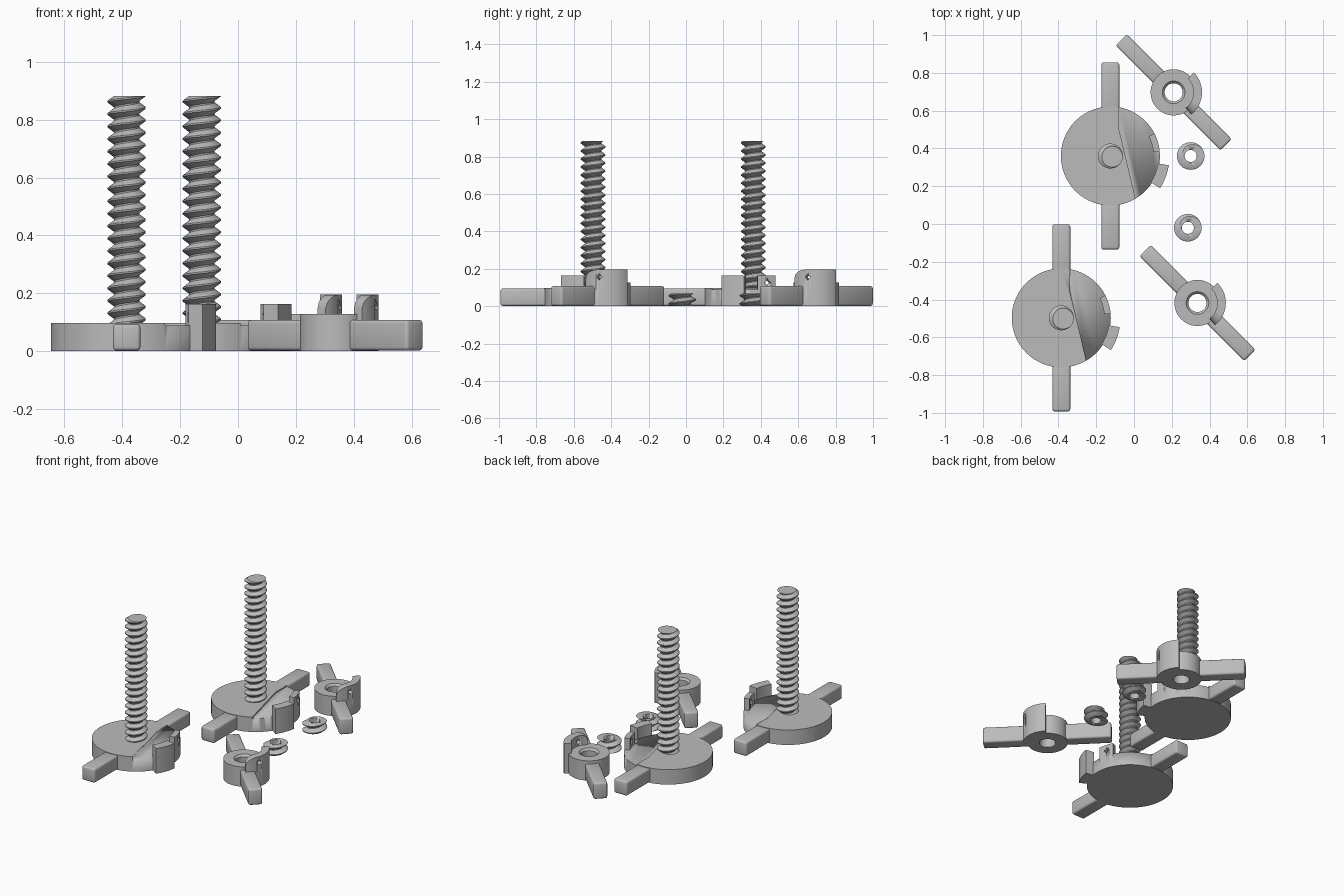
import bpy, bmesh, math
from mathutils import Matrix, Vector

if "Cube" in bpy.data.objects:
    bpy.data.objects.remove(bpy.data.objects["Cube"])

grey = bpy.data.materials.new("plain grey")
grey.diffuse_color = (0.5, 0.5, 0.5, 1)
grey.use_nodes = True
grey.node_tree.nodes["Principled BSDF"].inputs["Base Color"].default_value = grey.diffuse_color


def finish(bm, name, at=(0, 0), angle=30):
    """Turn a bmesh into a named, placed object."""
    bmesh.ops.recalc_face_normals(bm, faces=bm.faces)
    me = bpy.data.meshes.new(name)
    bm.to_mesh(me)
    bm.free()
    ob = bpy.data.objects.new(name, me)
    bpy.context.collection.objects.link(ob)
    ob.location = (at[0], at[1], 0)
    me.materials.append(grey)
    bpy.ops.object.select_all(action='DESELECT')
    ob.select_set(True)
    bpy.context.view_layer.objects.active = ob
    bpy.ops.object.shade_smooth_by_angle(angle=math.radians(angle))
    return ob


def cut(ob, cutter):
    """Subtract a cutter and discard it."""
    bpy.context.view_layer.update()
    mod = ob.modifiers.new("cut", 'BOOLEAN')
    mod.operation, mod.object, mod.solver = 'DIFFERENCE', cutter, 'EXACT'
    bpy.context.view_layer.objects.active = ob
    bpy.ops.object.modifier_apply(modifier=mod.name)
    bpy.data.objects.remove(cutter)


def prism(name, pts, z0, z1, at):
    bm = bmesh.new()
    f = bm.faces.new([bm.verts.new((x, y, z0)) for x, y in pts])
    up = bmesh.ops.extrude_face_region(bm, geom=[f])
    bmesh.ops.translate(bm, vec=(0, 0, z1 - z0),
                        verts=[v for v in up["geom"] if isinstance(v, bmesh.types.BMVert)])
    return finish(bm, name, at)


def sweep(name, sections, at, closed):
    """Join a row of equal cross-sections, as a ring or a capped segment."""
    bm = bmesh.new()
    rows = [[bm.verts.new(p) for p in s] for s in sections]
    n = len(rows[0])
    for i in range(len(rows) - (0 if closed else 1)):
        a, b = rows[i], rows[(i + 1) % len(rows)]
        for j in range(n):
            bm.faces.new((a[j], b[j], b[(j + 1) % n], a[(j + 1) % n]))
    if not closed:
        bm.faces.new(rows[0])
        bm.faces.new(rows[-1])
    return finish(bm, name, at)


def lathe(name, profile, at, steps=64):
    return sweep(name, [[(r * math.cos(t), r * math.sin(t), z) for r, z in profile]
                        for t in (math.tau * i / steps for i in range(steps))], at, True)


def arc_wall(name, at, r0, r1, a0, a1, top, steps=20):
    """Curved wall from the floor; top(t) is its height for t in 0..1."""
    secs = []
    for i in range(steps + 1):
        t = i / steps
        a = math.radians(a0 + (a1 - a0) * t)
        c, s, h = math.cos(a), math.sin(a), top(t)
        secs.append([(r * c, r * s, z) for r, z in ((r0, 0), (r1, 0), (r1, h), (r0, h))])
    return sweep(name, secs, at, False)


def diamond_hole(ob, at, r, deg, z, size):
    """Small square hole bored radially, standing on its corner."""
    bm = bmesh.new()
    bmesh.ops.create_cone(bm, cap_ends=True, segments=4, radius1=size, radius2=size, depth=0.12)
    a = math.radians(deg)
    m = (Matrix.Translation((r * math.cos(a), r * math.sin(a), z))
         @ Matrix.Rotation(a, 4, 'Z') @ Matrix.Rotation(math.pi / 2, 4, 'Y'))
    bm.transform(m)
    cut(ob, finish(bm, "hole_cutter", at))


def bar(name, at, x0, x1, width, z0, z1, deg):
    """Rounded bar lying from x0 to x1, turned by deg."""
    bm = bmesh.new()
    bmesh.ops.create_cube(bm, size=1)
    bm.transform(Matrix.Translation(((x0 + x1) / 2, 0, (z0 + z1) / 2))
                 @ Matrix.Diagonal((x1 - x0, width, z1 - z0, 1)))
    bmesh.ops.bevel(bm, geom=bm.edges[:], offset=0.012, segments=3, profile=0.5, affect='EDGES')
    bm.transform(Matrix.Rotation(math.radians(deg), 4, 'Z'))
    return finish(bm, name, at, 40)


def thread(name, at, core, outer, z0, z1, hole=0, pitch=0.043, steps=40):
    """Helical thread cut flat at both ends."""
    shape = ((0, core), (0.12, core), (0.5, outer), (0.62, outer))
    turns = range(int(z0 / pitch) - 2, int(z1 / pitch) + 3)
    bm = bmesh.new()
    cols = []
    for i in range(steps + 1):
        a = math.tau * i / steps
        cols.append([bm.verts.new((r * math.cos(a), r * math.sin(a), pitch * (k + f + i / steps)))
                     for k in turns for f, r in shape])
    for a, b in zip(cols, cols[1:]):
        for j in range(len(a) - 1):
            bm.faces.new((a[j], b[j], b[j + 1], a[j + 1]))
    bmesh.ops.remove_doubles(bm, verts=bm.verts, dist=1e-5)
    for z, d in ((z0, -1), (z1, 1)):
        res = bmesh.ops.bisect_plane(bm, geom=bm.verts[:] + bm.edges[:] + bm.faces[:], dist=1e-6,
                                     plane_co=(0, 0, z), plane_no=(0, 0, d), clear_outer=True)
        rim = [e for e in res["geom_cut"] if isinstance(e, bmesh.types.BMEdge)]
        bmesh.ops.contextual_create(bm, geom=rim)
    ob = finish(bm, name, at, 35)
    if hole:
        bm = bmesh.new()
        bmesh.ops.create_cone(bm, cap_ends=True, segments=32, radius1=hole, radius2=hole, depth=1)
        cut(ob, finish(bm, "bore_cutter", at))
    return ob


# Round bases, each with two handles, a screw and a latch
for at in ((-0.385, -0.497), (-0.125, 0.36)):
    disc = prism("base_disc", [(0.262 * math.cos(math.tau * i / 96), 0.262 * math.sin(math.tau * i / 96))
                               for i in range(96)], 0, 0.097, at)
    cut(disc, prism("recess_cutter", [(0.046, 0.14), (0.134, -0.23), (0.15, -0.3), (0.35, -0.3),
                                      (0.35, 0.3), (0.046, 0.3)], 0.088, 0.2, at))
    for deg in (90, 270):
        bar("base_handle", at, 0.2, 0.495, 0.095, 0.002, 0.094, deg)
    thread("screw", at, 0.044, 0.066, 0.08, 0.882)
    arc_wall("latch_hook", at, 0.255, 0.313, -33, -9, lambda t: 0.163)
    stop = arc_wall("latch_stop", at, 0.228, 0.262, 5, 27, lambda t: 0.163)
    diamond_hole(stop, at, 0.245, 17, 0.125, 0.018)

# Wing nuts, each with a hub, two wings and a raised lip
for at in ((0.336, -0.418), (0.21, 0.697)):
    lathe("nut_hub", [(0.05, 0), (0.122, 0), (0.122, 0.128), (0.06, 0.128), (0.048, 0.115), (0.048, 0.012)], at)
    for deg in (-45, 135):
        bar("nut_wing", at, 0.09, 0.392, 0.084, 0.002, 0.108, deg)
    lip = arc_wall("nut_lip", at, 0.105, 0.15, -52, 45,
                   lambda t: 0.145 + 0.05 * math.sqrt(1 - (1 - min(1, t / 0.3)) ** 2), 32)
    diamond_hole(lip, at, 0.15, -18, 0.155, 0.016)

# Small threaded bushings
for at in ((0.285, -0.02), (0.3, 0.36)):
    thread("bushing", at, 0.046, 0.073, 0, 0.068, hole=0.032)
